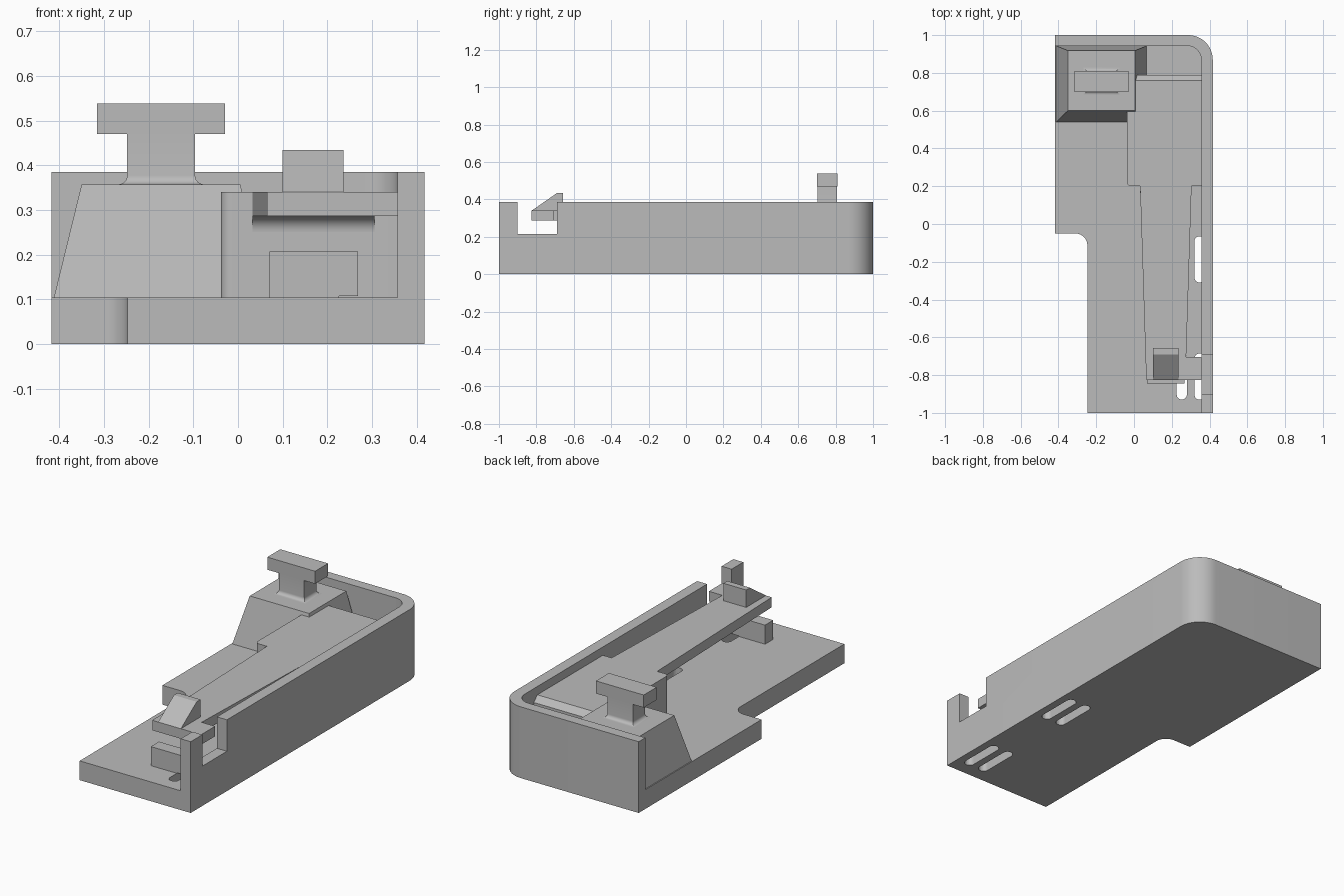
import bpy
import bmesh
from math import cos, sin, radians

cube = bpy.data.objects.get("Cube")
if cube:
    bpy.data.objects.remove(cube, do_unlink=True)

grey = bpy.data.materials.new("plain grey")
grey.use_nodes = True
COLOUR = (0.5, 0.5, 0.5, 1)
grey.diffuse_color = COLOUR
grey.node_tree.nodes["Principled BSDF"].inputs["Base Color"].default_value = COLOUR


def finish(name, bm):
    bmesh.ops.recalc_face_normals(bm, faces=bm.faces)
    mesh = bpy.data.meshes.new(name)
    bm.to_mesh(mesh)
    bm.free()
    mesh.materials.append(grey)
    obj = bpy.data.objects.new(name, mesh)
    bpy.context.collection.objects.link(obj)
    return obj


def loft(name, rings):
    """Skin a stack of matching closed rings and cap both ends."""
    bm = bmesh.new()
    rows = [[bm.verts.new(p) for p in ring] for ring in rings]
    for a, b in zip(rows, rows[1:]):
        for i in range(len(a)):
            j = (i + 1) % len(a)
            bm.faces.new((a[i], a[j], b[j], b[i]))
    bm.faces.new(rows[0])
    bm.faces.new(rows[-1])
    return finish(name, bm)


def prism_z(name, pts, z0, z1):
    return loft(name, [[(x, y, z) for x, y in pts] for z in (z0, z1)])


def prism_x(name, pts, x0, x1):
    return loft(name, [[(x, y, z) for y, z in pts] for x in (x0, x1)])


def rect(x0, x1, y0, y1):
    return [(x0, y0), (x1, y0), (x1, y1), (x0, y1)]


def box(name, x0, x1, y0, y1, z0, z1):
    return prism_z(name, rect(x0, x1, y0, y1), z0, z1)


def arc(cx, cy, r, start, end, steps=12):
    angles = [radians(start + (end - start) * i / steps) for i in range(steps + 1)]
    return [(cx + r * cos(a), cy + r * sin(a)) for a in angles]


def cut(obj, cutter):
    cutter.hide_render = True
    cutter.hide_viewport = True
    mod = obj.modifiers.new("cut", "BOOLEAN")
    mod.operation = "DIFFERENCE"
    mod.solver = "EXACT"
    mod.object = cutter


def smooth(obj):
    bpy.ops.object.select_all(action="DESELECT")
    obj.select_set(True)
    bpy.context.view_layer.objects.active = obj
    bpy.ops.object.shade_smooth_by_angle(angle=radians(30))


W = 0.417       # half width
INNER = 0.357   # inner wall face
FLOOR = 0.104
TOP = 0.385
corner = arc(W - 0.13, 0.87, 0.13, 0, 90)

# Floor plate with a stepped side, and post standing on it
base = prism_z("base_plate", [(-0.247, -1), (W, -1)] + corner + [(-W, 1), (-W, -0.05)]
               + arc(-0.31, -0.113, 0.063, 90, 0), 0, FLOOR)
post = box("front_post", 0.07, 0.268, -0.845, -0.775, FLOOR - 0.01, 0.207)

# Wall along one side and the back
wall = prism_z("side_and_back_wall", [(INNER, -1), (W, -1)] + corner + [(-W, 1), (-W, 0.943)]
               + arc(INNER - 0.075, 0.868, 0.075, 90, 0), FLOOR, TOP)
cut(wall, box("wall_notch_cutter", 0.3, 0.5, -0.9, -0.69, 0.215, 0.5))

# Rounded slots through the floor
for y0 in (-0.93, -0.31):
    for x in (0.253, 0.347):
        r = 0.027
        slot = prism_z("slot_cutter", arc(x, y0 + r, r, 180, 360)
                       + arc(x, y0 + 0.245 - r, r, 0, 180), -0.05, 0.107)
        for part in (base, post, wall):
            cut(part, slot)

# Solid support that carries the latch arm
support = prism_z("arm_support", arc(-0.013, 0.225, 0.025, 180, 270)
                  + [(INNER, 0.2), (INNER, 0.76), (-0.038, 0.76)], FLOOR, 0.34)
loft("support_back_slope", [[(x, y, z) for x, y in rect(-0.038, INNER, 0.7, back)]
                            for z, back in ((FLOOR, 0.79), (0.31, 0.79), (0.34, 0.76))])

# Tapering latch arm with a crossbar foot
prism_z("latch_arm", [(0.032, 0.21), (0.065, -0.825), (INNER, -0.825), (INNER, -0.705),
                      (0.276, -0.705), (0.305, 0.21)], 0.286, 0.34)
fillet = prism_x("arm_root_fillet", [(0.21, 0.286)]
                 + arc(0.165, 0.251, 0.035, 90, 0) + [(0.21, 0.251)], 0.032, 0.305)
prism_x("latch_hook", [(-0.825, 0.34), (-0.69, 0.434), (-0.657, 0.434), (-0.657, 0.33),
                       (-0.825, 0.33)], 0.1, 0.236)

# Tapered pedestal
loft("tapered_pedestal", [[(x, y, z) for x, y in r] for z, r in (
    (FLOOR, rect(-0.412, 0.067, 0.54, 0.943)),
    (0.357, rect(-0.35, 0.005, 0.6, 0.918)))])

# T handle: stem flared at its foot, and a crossbar
rings = []
for out, up in arc(0.02, 0.02, 0.02, 270, 180, 6):
    rings.append([(x, y, 0.357 + up) for x, y in
                  rect(-0.248 - out, -0.096 + out, 0.703 - out, 0.808 + out)])
rings.append([(x, y, 0.475) for x, y in rect(-0.248, -0.096, 0.703, 0.808)])
stem = loft("handle_stem", rings)
box("handle_bar", -0.315, -0.029, 0.7, 0.811, 0.47, 0.538)

for part in (base, wall, support, fillet, stem):
    smooth(part)
